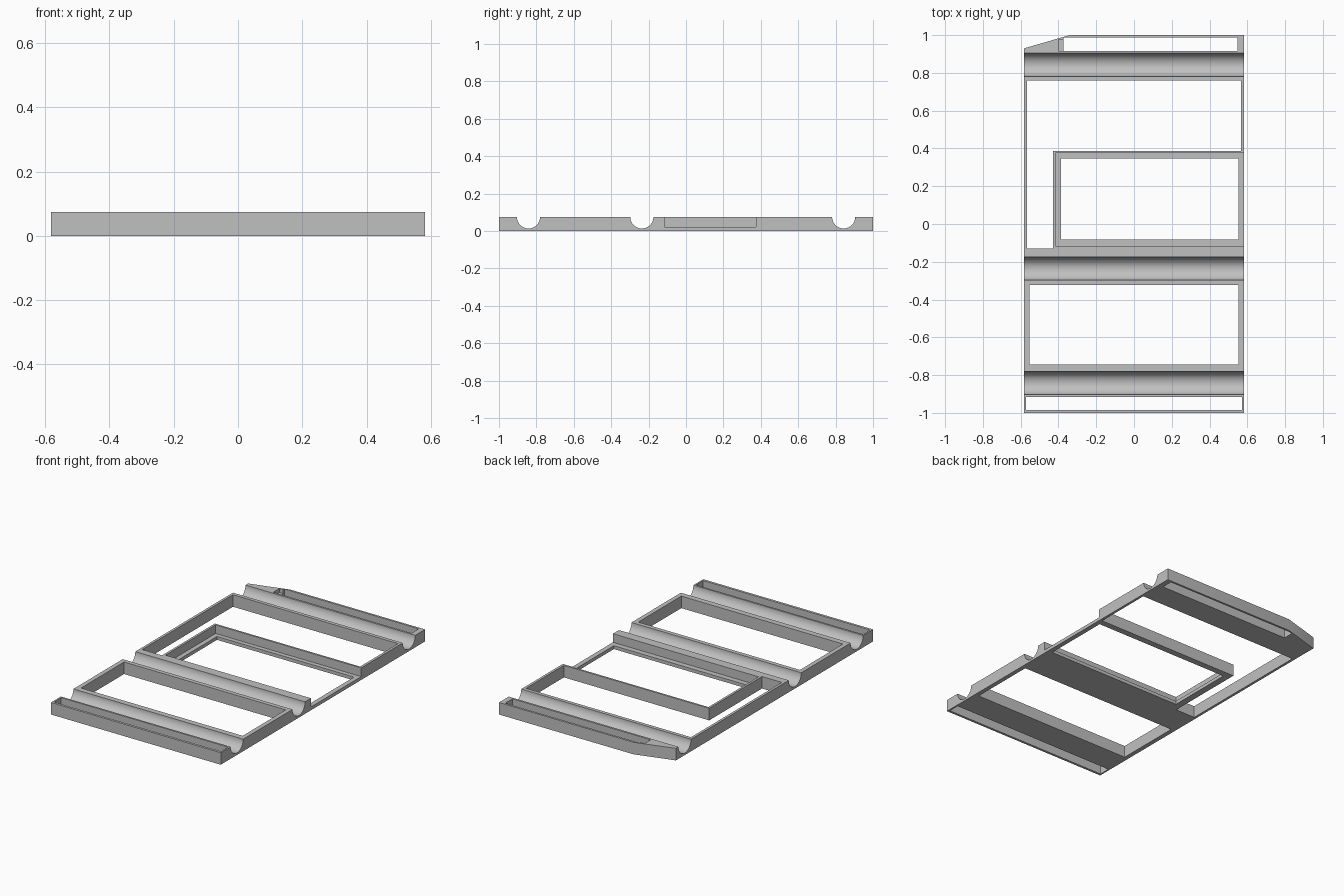
import bpy
import bmesh
import math
from mathutils import Matrix

cube = bpy.data.objects.get("Cube")
if cube:
    bpy.data.objects.remove(cube, do_unlink=True)

HALF_X, HEIGHT = 0.582, 0.0745
FLOOR = 0.021
GROOVE_R = 0.0615

grey = bpy.data.materials.new("light_grey")
grey.use_nodes = True
colour = (0.53, 0.53, 0.53, 1)
grey.diffuse_color = colour
grey.node_tree.nodes["Principled BSDF"].inputs["Base Color"].default_value = colour


def make_object(name, bm):
    bmesh.ops.recalc_face_normals(bm, faces=bm.faces)
    mesh = bpy.data.meshes.new(name)
    bm.to_mesh(mesh)
    bm.free()
    mesh.materials.append(grey)
    obj = bpy.data.objects.new(name, mesh)
    bpy.context.collection.objects.link(obj)
    return obj


def prism(name, outline, z0, z1):
    """Extrude a plan outline from z0 to z1."""
    bm = bmesh.new()
    face = bm.faces.new([bm.verts.new((x, y, z0)) for x, y in outline])
    new = bmesh.ops.extrude_face_region(bm, geom=[face])["geom"]
    verts = [v for v in new if isinstance(v, bmesh.types.BMVert)]
    bmesh.ops.translate(bm, verts=verts, vec=(0, 0, z1 - z0))
    return make_object(name, bm)


def rect(x0, x1, y0, y1):
    return [(x0, y0), (x1, y0), (x1, y1), (x0, y1)]


def cut(target, cutter):
    """Subtract the cutter, then discard it."""
    cutter.hide_render = True
    mod = target.modifiers.new("cut", "BOOLEAN")
    mod.operation = "DIFFERENCE"
    mod.solver = "EXACT"
    mod.object = cutter
    bpy.context.view_layer.objects.active = target
    bpy.ops.object.modifier_apply(modifier=mod.name)
    bpy.data.objects.remove(cutter, do_unlink=True)


# Tray slab with one clipped back corner
tray = prism("tray_frame", [(-HALF_X, -1), (HALF_X, -1), (HALF_X, 1),
                            (-0.34, 1), (-HALF_X, 0.93)], 0, HEIGHT)

# Half-round channels across the width
for y in (-0.842, -0.236, 0.843):
    bm = bmesh.new()
    place = Matrix.Translation((0, y, HEIGHT)) @ Matrix.Rotation(math.pi / 2, 4, "Y")
    bmesh.ops.create_cone(bm, cap_ends=True, segments=64, radius1=GROOVE_R,
                          radius2=GROOVE_R, depth=2, matrix=place)
    cut(tray, make_object("channel_cutter", bm))

# Openings through the full height
openings = [
    rect(-0.572, 0.572, -0.985, -0.915),
    rect(-0.554, 0.554, -0.745, -0.324),
    rect(-0.387, 0.552, -0.082, 0.347),
    rect(-0.374, 0.548, 0.917, 0.987),
    # L-shaped opening around the recessed bay
    [(-0.566, -0.13), (-0.43, -0.13), (-0.43, 0.387),
     (0.566, 0.387), (0.566, 0.759), (-0.566, 0.759)],
]
for outline in openings:
    cut(tray, prism("opening_cutter", outline, -0.1, 0.2))

# Recessed bay, open on the left side
cut(tray, prism("bay_cutter", rect(-0.416, 0.8, -0.116, 0.375), FLOOR, 0.2))

# Small ledge at the end of the back slot
cut(tray, prism("ledge_cutter", rect(-0.4, -0.36, 0.917, 0.976), 0.05, 0.2))

# Smooth channels, crisp edges
bpy.ops.object.select_all(action="DESELECT")
tray.select_set(True)
bpy.context.view_layer.objects.active = tray
bpy.ops.object.shade_smooth_by_angle(angle=math.radians(30))
